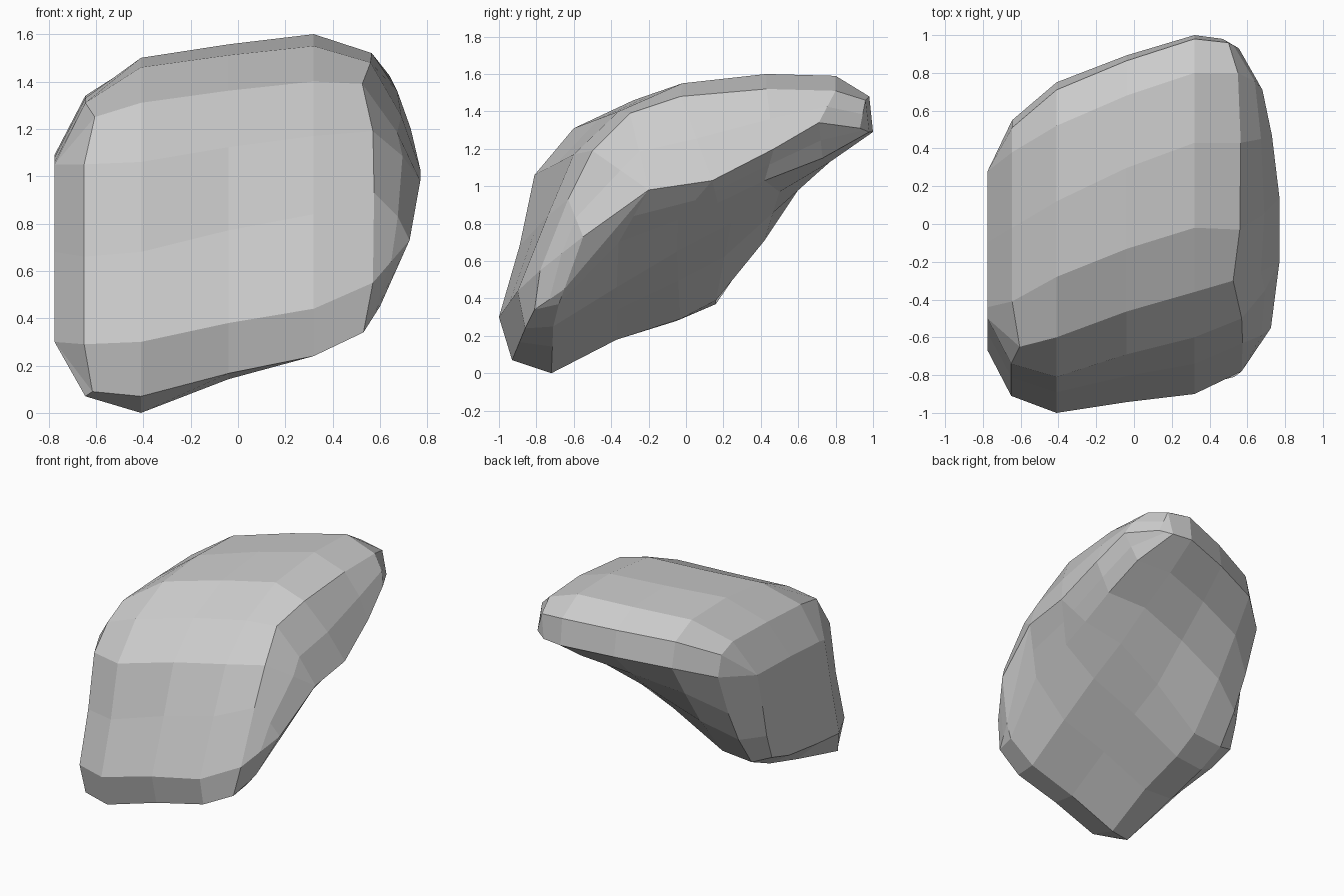
import bpy, bmesh

# Cross-sections (y, z): up the front, over the top, down the back, along the underside
left_rim = [(-.91, .29), (-.81, .66), (-.74, 1.05), (-.65, 1.25), (-.41, 1.31), (-.02, 1.33),
            (.38, 1.34), (.51, 1.29), (.55, 1.14), (.43, .83), (.31, .59), (.16, .37),
            (-.05, .28), (-.37, .19), (-.84, .07), (-.89, .09)]
left_body = [(-1, .30), (-.89, .68), (-.81, 1.06), (-.60, 1.31), (-.28, 1.46), (.12, 1.50),
             (.52, 1.49), (.71, 1.40), (.75, 1.22), (.60, .98), (.42, .71), (.16, .39),
             (-.03, .29), (-.37, .18), (-.72, 0), (-.93, .07)]
right_body = [(-.90, .44), (-.74, .84), (-.60, 1.17), (-.36, 1.40), (-.02, 1.55), (.43, 1.60),
              (.80, 1.59), (.98, 1.48), (1, 1.29), (.77, 1.13), (.50, .97), (.24, .80),
              (-.05, .65), (-.37, .46), (-.71, .25), (-.86, .24)]
right_rim = [(-.78, .55), (-.63, .93), (-.50, 1.19), (-.30, 1.39), (-.03, 1.48), (.43, 1.52),
             (.80, 1.51), (.96, 1.46), (.98, 1.29), (.73, 1.15), (.42, 1.03), (.17, .91),
             (-.04, .82), (-.36, .70), (-.68, .37), (-.81, .34)]
left_rim_x = [-.65] * 3 + [-.605] + [-.645] * 11 + [-.615]
right_rim_x = [.57, .575, .57, .525, .56, .565, .55, .50, .47] + [.58] * 5 + [.54, .53]
# Left end face, and the ridge (x, y, z) the right end closes to
left_end = [(-.67, .30), (-.58, .68), (-.50, 1.05), (-.50, 1.05), (-.44, 1.06), (-.10, 1.08),
            (.28, 1.09), (.28, 1.09), (.28, 1.09), (.22, .84), (.17, .60), (.11, .42),
            (-.09, .36), (-.42, .32), (-.67, .30), (-.67, .30)]
ridge = [(.60, -.65, .45), (.725, -.55, .73), (.77, -.20, .98), (.77, .14, 1.03),
         (.73, .47, 1.20), (.68, .71, 1.34), (.555, .93, 1.31)]
ridge_step = [1, 1, 2, 2, 3, 4, 5, 6, 6, 5, 4, 3, 3, 2, 0, 0]


def section(xs, points):
    if not isinstance(xs, list):
        xs = [xs] * len(points)
    return [(x, y, z) for x, (y, z) in zip(xs, points)]


def blend(a, b, t):
    return [tuple(p + (q - p) * t for p, q in zip(u, v)) for u, v in zip(a, b)]


# Rounded shoulder between the right rim and the ridge, bulging on the upper side only
rim = section(right_rim_x, right_rim)
tip = [ridge[i] for i in ridge_step]
shoulder = [(x + (.025 if 1 <= i <= 6 else 0), y, z)
            for i, (x, y, z) in enumerate(blend(rim, tip, .5))]

# Loft the boulder along x
rings = [section(-.775, left_end), section(left_rim_x, left_rim), section(-.41, left_body),
         section(-.04, blend(left_body, right_body, .57)), section(.32, right_body),
         rim, shoulder, tip]
bm = bmesh.new()
loops = [[bm.verts.new(p) for p in ring] for ring in rings]
for a, b in zip(loops, loops[1:]):
    for i in range(len(a)):
        j = (i + 1) % len(a)
        bm.faces.new((a[i], a[j], b[j], b[i]))
bm.faces.new(loops[0])
bmesh.ops.remove_doubles(bm, verts=bm.verts, dist=.001)
bmesh.ops.dissolve_degenerate(bm, edges=bm.edges, dist=.001)
# Close the small gap where the ridge starts
bmesh.ops.holes_fill(bm, edges=[e for e in bm.edges if e.is_boundary], sides=0)
bmesh.ops.recalc_face_normals(bm, faces=bm.faces)

mesh = bpy.data.meshes.new("boulder")
bm.to_mesh(mesh)
bm.free()
bpy.context.collection.objects.link(bpy.data.objects.new("boulder", mesh))
